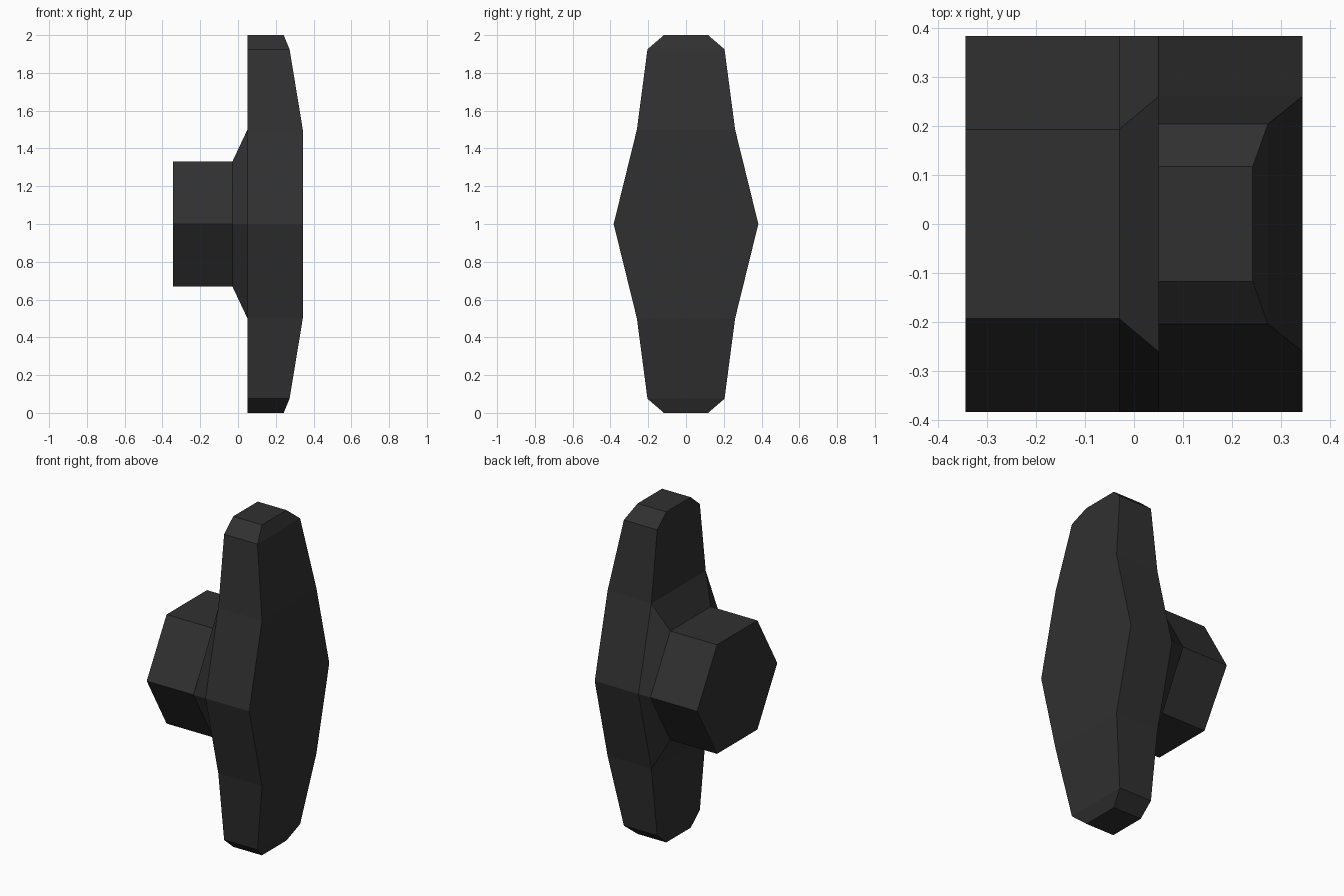
import bpy, bmesh

if "Cube" in bpy.data.objects:
    bpy.data.objects.remove(bpy.data.objects["Cube"])

# Grip cross-sections, bottom to middle: (height, half width, outer x)
half = [(0.0, 0.117, 0.242), (0.075, 0.204, 0.273), (0.5, 0.26, 0.343)]
rows = half + [(1.0, 0.383, 0.343)] + [(2 - z, w, x) for z, w, x in reversed(half)]
BACK = 0.05

bm = bmesh.new()

# Grip: rectangular sections lofted upwards, open at the back where the stem joins
rings = [[bm.verts.new(p) for p in ((BACK, -w, z), (x, -w, z), (x, w, z), (BACK, w, z))]
         for z, w, x in rows]
for i, (a, b) in enumerate(zip(rings, rings[1:])):
    for k in range(4):
        if k == 3 and i in (2, 3):
            continue
        n = (k + 1) % 4
        bm.faces.new((a[k], a[n], b[n], b[k]))
bm.faces.new(rings[0])
bm.faces.new(rings[-1])


# Stem: tapered collar and hexagonal shaft continuing from the grip's back opening
def hexagon(x, w, h):
    pts = ((-w, 1 - h), (w, 1 - h), (0.383, 1), (w, 1 + h), (-w, 1 + h), (-0.383, 1))
    return [bm.verts.new((x, y, z)) for y, z in pts]


lo, mid, hi = rings[2], rings[3], rings[4]
opening = [lo[0], lo[3], mid[3], hi[3], hi[0], mid[0]]
loops = [opening, hexagon(-0.03, 0.193, 0.33), hexagon(-0.343, 0.193, 0.33)]
for a, b in zip(loops, loops[1:]):
    for k in range(6):
        n = (k + 1) % 6
        bm.faces.new((a[k], a[n], b[n], b[k]))
bm.faces.new(loops[-1])

bmesh.ops.recalc_face_normals(bm, faces=bm.faces)
mesh = bpy.data.meshes.new("handle_knob")
bm.to_mesh(mesh)
bm.free()

mat = bpy.data.materials.new("dark grey")
mat.diffuse_color = (0.03, 0.03, 0.03, 1)
mat.use_nodes = True
mat.node_tree.nodes["Principled BSDF"].inputs["Base Color"].default_value = mat.diffuse_color
mesh.materials.append(mat)
obj = bpy.data.objects.new("handle_knob", mesh)
bpy.context.collection.objects.link(obj)
